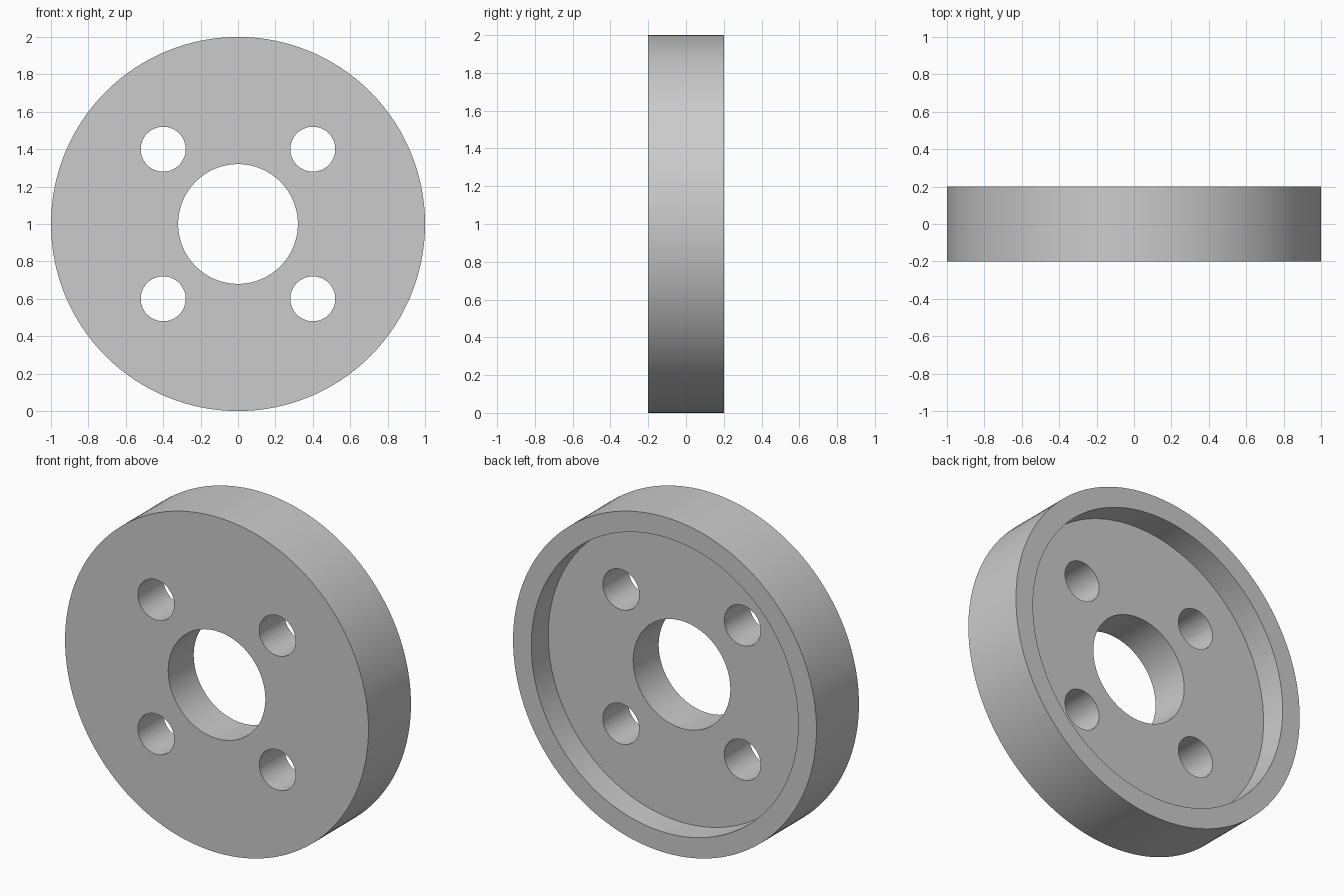
import bpy
import bmesh
from math import pi, radians
from mathutils import Matrix, Vector

if "Cube" in bpy.data.objects:
    bpy.data.objects.remove(bpy.data.objects["Cube"], do_unlink=True)

CENTRE = Vector((0, 0, 1))
HALF = 0.2          # half of the disc thickness
FLOOR = 0.04        # y of the recess floor
SEGMENTS = 128


def make_object(name, bm):
    bmesh.ops.recalc_face_normals(bm, faces=bm.faces)
    mesh = bpy.data.meshes.new(name)
    bm.to_mesh(mesh)
    bm.free()
    obj = bpy.data.objects.new(name, mesh)
    bpy.context.collection.objects.link(obj)
    return obj


# Grey material
grey = bpy.data.materials.new("grey")
grey.use_nodes = True
colour = (0.6, 0.6, 0.6, 1)
grey.diffuse_color = colour
grey.node_tree.nodes["Principled BSDF"].inputs["Base Color"].default_value = colour

# Disc with centre bore and back recess, turned from a (radius, y) profile
profile = [(0.32, -HALF), (1, -HALF), (1, HALF), (0.88, HALF), (0.88, FLOOR), (0.32, FLOOR)]
bm = bmesh.new()
verts = [bm.verts.new(CENTRE + Vector((r, y, 0))) for r, y in profile]
edges = [bm.edges.new((v, verts[i - 1])) for i, v in enumerate(verts)]
bmesh.ops.spin(bm, geom=verts + edges, cent=CENTRE, axis=(0, 1, 0),
               angle=2 * pi, steps=SEGMENTS)
bmesh.ops.remove_doubles(bm, verts=bm.verts, dist=0.0001)
disc = make_object("wheel_disc", bm)
disc.data.materials.append(grey)

# Four bolt holes through the web
bm = bmesh.new()
for x in (-0.4, 0.4):
    for z in (-0.4, 0.4):
        place = Matrix.Translation(CENTRE + Vector((x, 0, z))) @ Matrix.Rotation(pi / 2, 4, "X")
        bmesh.ops.create_cone(bm, cap_ends=True, segments=64, radius1=0.12,
                              radius2=0.12, depth=1, matrix=place)
cutter = make_object("bolt_hole_cutter", bm)
cutter.hide_render = True

bpy.context.view_layer.objects.active = disc
disc.select_set(True)
cut = disc.modifiers.new("bolt_holes", "BOOLEAN")
cut.operation = "DIFFERENCE"
cut.solver = "EXACT"
cut.object = cutter
bpy.ops.object.modifier_apply(modifier=cut.name)
bpy.data.objects.remove(cutter, do_unlink=True)

# Smooth round walls with crisp rims
bpy.ops.object.shade_smooth_by_angle(angle=radians(30))
